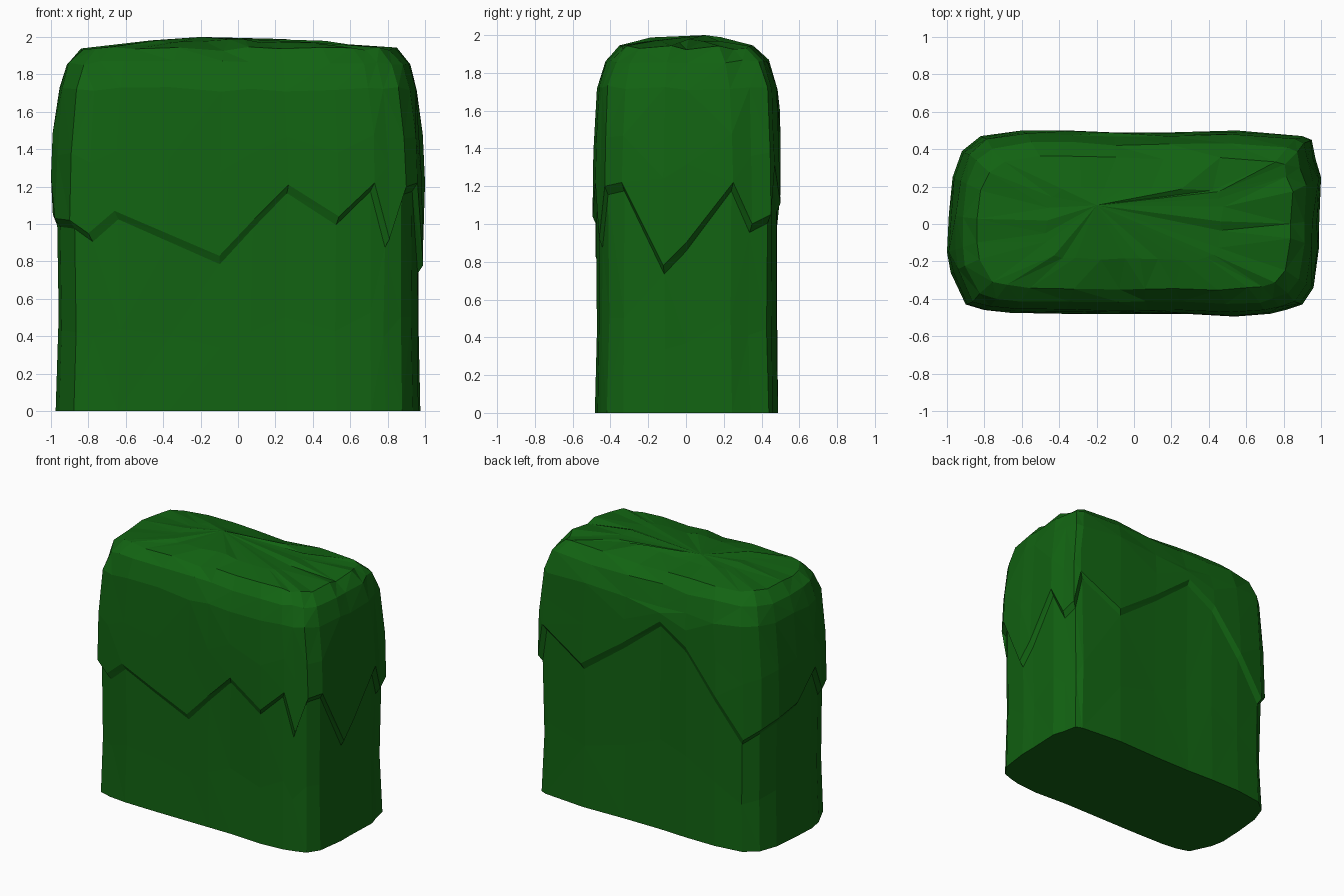
import bpy, bmesh, random

if "Cube" in bpy.data.objects:
    bpy.data.objects.remove(bpy.data.objects["Cube"])

random.seed(4)

# Outline of the hedge, counter-clockwise: x, y, height of the zigzag leaf edge
OUTLINE = [
    (-.90, -.43, 1.02), (-.80, -.46, .95), (-.66, -.475, 1.07), (-.38, -.48, .95),
    (-.10, -.48, .83), (.08, -.48, 1.02), (.27, -.48, 1.21), (.54, -.495, 1.04),
    (.73, -.48, 1.22), (.81, -.46, .92), (.90, -.43, 1.20), (.96, -.34, 1.22),
    (.99, -.12, .78), (.99, 0, .90), (1.0, .25, 1.22), (.97, .35, 1.0),
    (.95, .45, 1.05), (.90, .47, 1.31), (.55, .50, 1.11), (.20, .49, 1.36),
    (-.12, .49, 1.61), (-.35, .50, 1.47), (-.60, .50, 1.16), (-.82, .47, .87),
    (-.92, .39, .95), (-.97, .25, 1.0), (-.99, .05, 1.05), (-1.0, -.15, 1.25),
    (-.98, -.26, 1.03),
]

bm = bmesh.new()


def ring(sx, sy, height, jitter=0.0):
    """Scaled copy of the outline; height maps the zigzag height to z."""
    j = lambda: random.uniform(-jitter, jitter)
    return [bm.verts.new((x * sx - abs(j()) * (1 if x > 0 else -1),
                          y * sy - abs(j()) * (1 if y > 0 else -1),
                          height(z) + j())) for x, y, z in OUTLINE]


# Lower body, down-facing lip, overhanging upper shell and rounded top
rings = [
    ring(.975, .975, lambda z: 0),
    ring(.97, .97, lambda z: .42 * z, .012),
    ring(.97, .96, lambda z: z - .045),
    ring(1, 1, lambda z: z),
    ring(.995, 1, lambda z: z + .5 * (1.72 - z), .01),
    ring(.965, .97, lambda z: 1.72, .012),
    ring(.925, .88, lambda z: 1.86, .012),
    ring(.85, .73, lambda z: 1.935, .012),
    ring(.48, .40, lambda z: 1.975, .014),
]
n = len(OUTLINE)
for a, b in zip(rings, rings[1:]):
    for i in range(n):
        k = (i + 1) % n
        bm.faces.new((a[i], a[k], b[k], b[i]))
peak = bm.verts.new((-.2, .1, 2.0))
for i in range(n):
    bm.faces.new((rings[-1][i], rings[-1][(i + 1) % n], peak))

# Irregular facets, then the flat base
bmesh.ops.triangulate(bm, faces=bm.faces[:], quad_method='SHORT_EDGE')
bm.faces.new(rings[0][::-1])
bmesh.ops.recalc_face_normals(bm, faces=bm.faces[:])

mesh = bpy.data.meshes.new("hedge")
bm.to_mesh(mesh)
bm.free()
hedge = bpy.data.objects.new("hedge", mesh)
bpy.context.collection.objects.link(hedge)

leaf = bpy.data.materials.new("leaf_green")
leaf.diffuse_color = (.006, .125, .006, 1)
leaf.use_nodes = True
leaf.node_tree.nodes["Principled BSDF"].inputs["Base Color"].default_value = leaf.diffuse_color
mesh.materials.append(leaf)
